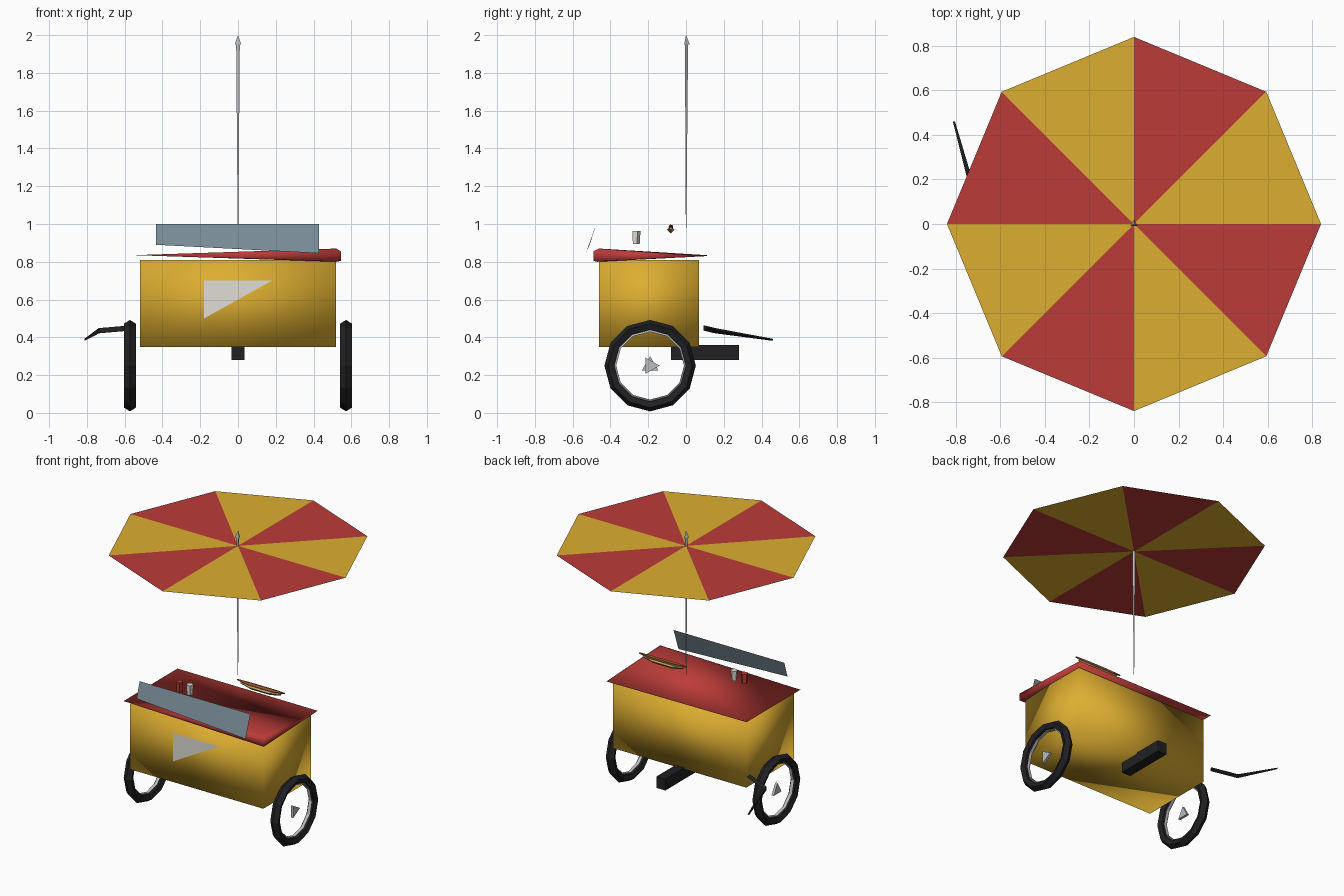
import bpy, bmesh, math
from mathutils import Vector

if "Cube" in bpy.data.objects:
    bpy.data.objects.remove(bpy.data.objects["Cube"])


def material(name, rgb):
    m = bpy.data.materials.new(name)
    m.diffuse_color = (*rgb, 1)
    m.use_nodes = True
    m.node_tree.nodes["Principled BSDF"].inputs["Base Color"].default_value = m.diffuse_color
    return m


YELLOW = material("yellow paint", (0.72, 0.42, 0.03))
RED = material("red paint", (0.50, 0.045, 0.04))
BLACK = material("black rubber", (0.015, 0.015, 0.017))
GLASS = material("blue grey glass", (0.19, 0.26, 0.31))
CREAM = material("cream", (0.75, 0.72, 0.66))
STEEL = material("steel", (0.50, 0.51, 0.54))
BUN = material("bun", (0.60, 0.36, 0.13))
SAUSAGE = material("sausage", (0.30, 0.09, 0.03))


def mesh_object(name, verts, faces, mats, smooth=False):
    me = bpy.data.meshes.new(name)
    me.from_pydata(verts, [], faces)
    for m in mats:
        me.materials.append(m)
    for p in me.polygons:
        p.use_smooth = smooth
    ob = bpy.data.objects.new(name, me)
    bpy.context.collection.objects.link(ob)
    return ob


def hull(name, points, mat, smooth=False):
    ob = mesh_object(name, [], [], [mat])
    bm = bmesh.new()
    for p in points:
        bm.verts.new(p)
    bmesh.ops.convex_hull(bm, input=bm.verts)
    for f in bm.faces:
        f.smooth = smooth
    bm.to_mesh(ob.data)
    bm.free()
    return ob


def box(name, lo, hi, mat, smooth=False):
    pts = [(x, y, z) for x in (lo[0], hi[0]) for y in (lo[1], hi[1]) for z in (lo[2], hi[2])]
    faces = [(0, 1, 3, 2), (4, 6, 7, 5), (0, 4, 5, 1), (2, 3, 7, 6), (0, 2, 6, 4), (1, 5, 7, 3)]
    return mesh_object(name, pts, faces, [mat], smooth)


def cone(name, loc, r1, r2, depth, sides, mat):
    bpy.ops.mesh.primitive_cone_add(vertices=sides, radius1=r1, radius2=r2, depth=depth, location=loc)
    ob = bpy.context.object
    ob.name = name
    ob.data.materials.append(mat)
    return ob


def tube(name, points, radii, sides, mat):
    """Low-poly tube through points with one radius per point."""
    pts = [Vector(p) for p in points]
    verts, faces, n = [], [], len(pts)
    for i, p in enumerate(pts):
        t = (pts[min(i + 1, n - 1)] - pts[max(i - 1, 0)]).normalized()
        side = t.cross(Vector((0, 0, 1))).normalized()
        up = side.cross(t)
        for k in range(sides):
            a = 2 * math.pi * k / sides
            verts.append(p + radii[i] * (side * math.cos(a) + up * math.sin(a)))
    for i in range(n - 1):
        for k in range(sides):
            a, b = i * sides + k, i * sides + (k + 1) % sides
            faces.append((a, b, b + sides, a + sides))
    faces += [tuple(reversed(range(sides))), tuple(range((n - 1) * sides, n * sides))]
    return mesh_object(name, verts, faces, [mat])


def ring(name, loc, major, minor, sides, mat, widen):
    bpy.ops.mesh.primitive_torus_add(major_segments=12, minor_segments=sides, major_radius=major,
                                     minor_radius=minor, location=loc, rotation=(0, math.pi / 2, 0))
    ob = bpy.context.object
    ob.name = name
    ob.scale.z = widen
    ob.data.materials.append(mat)


# cart body and lid (the lid thickens toward its front right corner)
box("cart_body", (-0.52, -0.46, 0.35), (0.52, 0.07, 0.81), YELLOW, True)
hull("lid", [(-0.55, 0.11, 0.835), (0.545, 0.11, 0.83), (-0.55, -0.49, 0.835),
             (0.52, -0.46, 0.87), (0.545, -0.49, 0.855), (0.545, -0.49, 0.805),
             (0.52, -0.47, 0.80)], RED, True)

# front sign and hitch block
mesh_object("front_sign", [(-0.18, -0.467, 0.70), (-0.18, -0.467, 0.50), (0.18, -0.467, 0.70)],
            [(0, 1, 2)], [CREAM])
box("hitch_block", (-0.035, -0.08, 0.28), (0.035, 0.28, 0.36), BLACK)

# tilted glass guard, slightly folded at its centre
mesh_object("glass_guard", [(-0.435, -0.51, 0.89), (0.43, -0.53, 0.845), (0.43, -0.475, 1.0),
                            (-0.435, -0.475, 1.0), (0.0, -0.493, 0.945)],
            [(0, 1, 4), (1, 2, 4), (2, 3, 4), (3, 0, 4)], [GLASS], True)

# wheels with tyre, rim and triangular hub
for s, side in ((-1, "left"), (1, "right")):
    centre = (s * 0.572, -0.19, 0.25)
    ring(side + "_tyre", centre, 0.213, 0.029, 5, BLACK, 1.15)
    ring(side + "_rim", centre, 0.184, 0.009, 3, STEEL, 1.5)
    start = math.pi / 2 if s < 0 else 0
    tri = [(x, -0.19 + 0.05 * math.cos(start + k * 2 * math.pi / 3),
            0.25 + 0.05 * math.sin(start + k * 2 * math.pi / 3))
           for x in (s * 0.565, s * 0.582) for k in range(3)]
    hull(side + "_hub", tri, STEEL)

# bent push handle
tube("push_handle", [(-0.56, 0.10, 0.45), (-0.73, 0.16, 0.435), (-0.81, 0.46, 0.387)],
     [0.016, 0.016, 0.006], 3, BLACK)

# parasol: flat eight-panel canopy, tapered pole and finial
R, Z = 0.84, 1.89
rim = [(R * math.cos(k * math.pi / 4), R * math.sin(k * math.pi / 4), Z) for k in range(8)]
canopy = mesh_object("parasol_canopy", [(0, 0, Z)] + rim,
                     [(0, k + 1, (k + 1) % 8 + 1) for k in range(8)], [YELLOW, RED])
for k, p in enumerate(canopy.data.polygons):
    p.material_index = k % 2
cone("parasol_pole", (0, 0, 1.465), 0.002, 0.011, 0.97, 3, STEEL)
cone("parasol_finial", (0, 0, 1.975), 0.02, 0.0, 0.05, 3, STEEL)

# sauce bottles and hot dog on the counter
for x, mat, name in ((-0.27, RED, "red_bottle"), (-0.19, CREAM, "cream_bottle")):
    cone(name, (x, -0.265, 0.928), 0.02, 0.024, 0.07, 5, mat)
tube("hot_dog_bun", [(0.08, -0.08, 0.978), (0.16, -0.08, 0.97), (0.31, -0.08, 0.97), (0.39, -0.08, 0.978)],
     [0.008, 0.02, 0.02, 0.008], 4, BUN)
tube("hot_dog_sausage", [(0.05, -0.08, 0.992), (0.14, -0.08, 0.984), (0.33, -0.08, 0.984), (0.42, -0.08, 0.992)],
     [0.004, 0.014, 0.014, 0.004], 5, SAUSAGE)
